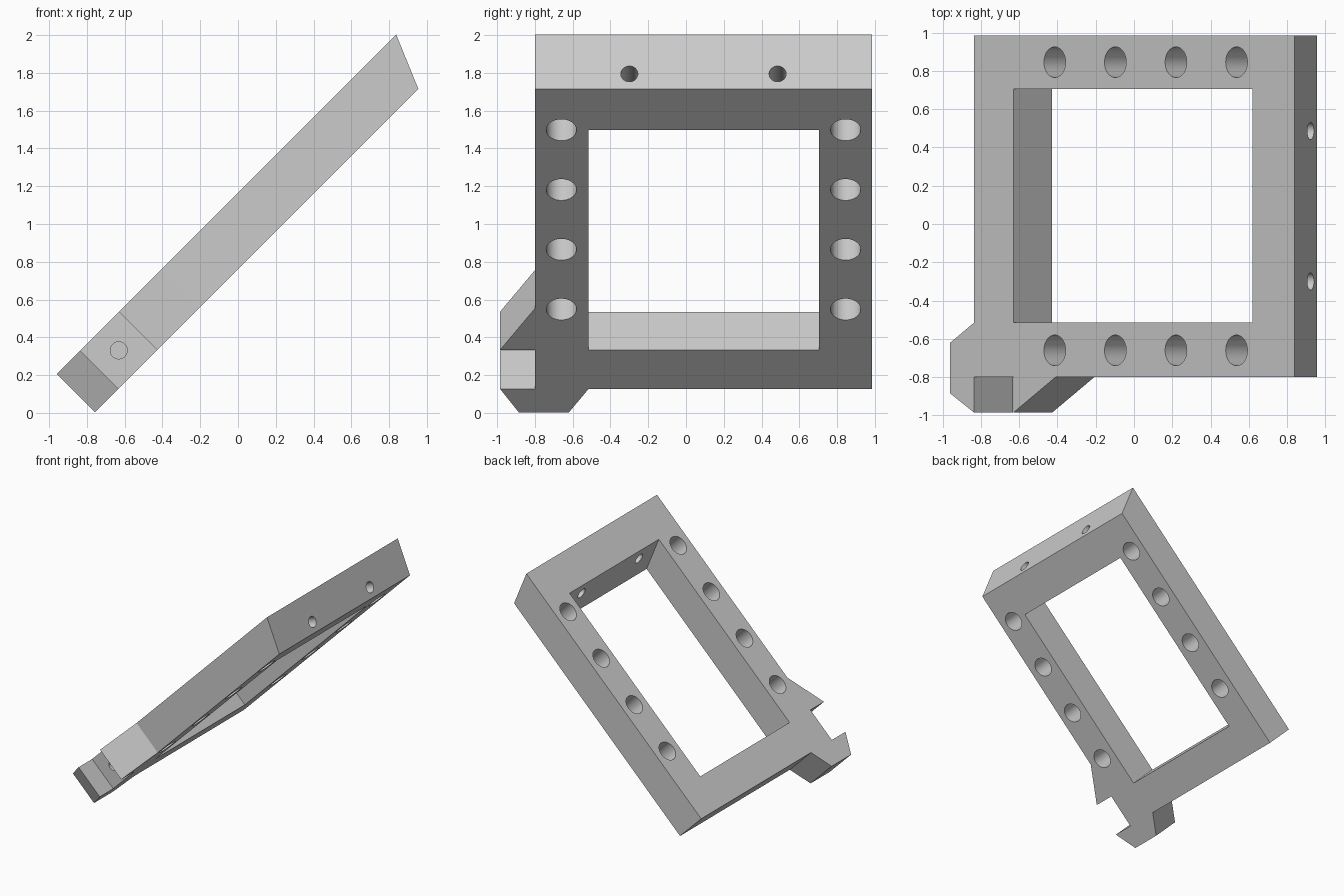
import bpy, bmesh
from mathutils import Vector, Matrix

cube = bpy.data.objects.get("Cube")
if cube:
    bpy.data.objects.remove(cube)

grey = bpy.data.materials.new("plain grey")
grey.use_nodes = True
colour = (0.6, 0.6, 0.6, 1)
grey.diffuse_color = colour
grey.node_tree.nodes["Principled BSDF"].inputs["Base Color"].default_value = colour

# The frame leans at 45 degrees: "a" runs up the slope, "b" through the thickness
BOTTOM, TOP = 0.76, 1.165
SLANT = 0.42


def tilt(a, y, b):
    return Vector(((a - b) / 2, y, (a + b) / 2))


def finish(bm, name):
    bmesh.ops.recalc_face_normals(bm, faces=bm.faces)
    mesh = bpy.data.meshes.new(name)
    bm.to_mesh(mesh)
    bm.free()
    mesh.materials.append(grey)
    obj = bpy.data.objects.new(name, mesh)
    bpy.context.collection.objects.link(obj)
    return obj


def slab(name, outline, low, high):
    """Outline of (a, y, slant), extruded through the thickness."""
    bm = bmesh.new()
    rings = [[bm.verts.new(tilt(a + s * (b - BOTTOM), y, b)) for a, y, s in outline]
             for b in (low, high)]
    for ring in rings:
        bm.faces.new(ring)
    n = len(outline)
    for i in range(n):
        j = (i + 1) % n
        bm.faces.new((rings[0][i], rings[0][j], rings[1][j], rings[1][i]))
    return finish(bm, name)


def drill(bm, centre, axis, radius, depth):
    turn = Vector(axis).to_track_quat('Z', 'Y').to_matrix().to_4x4()
    bmesh.ops.create_cone(bm, cap_ends=True, segments=48, radius1=radius, radius2=radius,
                          depth=depth, matrix=Matrix.Translation(centre) @ turn)


def cut(target, cutter):
    cutter.hide_render = True
    mod = target.modifiers.new("cut", 'BOOLEAN')
    mod.operation, mod.solver, mod.object = 'DIFFERENCE', 'EXACT', cutter
    bpy.context.view_layer.objects.active = target
    bpy.ops.object.modifier_apply(modifier=mod.name)
    bpy.data.objects.remove(cutter)


# Frame with slanted upper end, lower corner tab and side notch
frame = slab("tilted_frame", [
    (2.67, -0.80, SLANT), (2.67, 0.985, SLANT), (-0.505, 0.985, 0),
    (-0.505, -0.515, 0), (-0.755, -0.62, 0), (-0.755, -0.885, 0),
    (-0.505, -0.985, 0), (-0.505, -0.80, 0), (-0.095, -0.80, 0),
    (-0.095, -0.985, 0), (0.345, -0.80, 0)], BOTTOM, TOP)

# Rectangular opening
cut(frame, slab("opening_cutter", [
    (2.235, -0.515, SLANT), (2.235, 0.705, SLANT),
    (-0.095, 0.705, 0), (-0.095, -0.515, 0)], BOTTOM - 0.2, TOP + 0.2))

# Row of holes along both rails
holes = bmesh.new()
for y in (-0.66, 0.845):
    for i in range(4):
        drill(holes, tilt(0.337 + 0.633 * i, y, (BOTTOM + TOP) / 2), (-1, 0, 1), 0.08, 0.6)

# Two holes through the slanted end, square to its face
for y in (-0.3, 0.485):
    out = Vector((0.927, 0, 0.374))
    drill(holes, Vector((0.923, y, 1.795)) - out * 0.14, out, 0.045, 0.5)

# Blind hole in the notch
drill(holes, tilt(-0.3, -0.7, (BOTTOM + TOP) / 2), (0, 1, 0), 0.045, 0.6)
cut(frame, finish(holes, "hole_cutter"))

bpy.ops.object.select_all(action='DESELECT')
frame.select_set(True)
bpy.context.view_layer.objects.active = frame
bpy.ops.object.shade_smooth_by_angle(angle=0.5)
